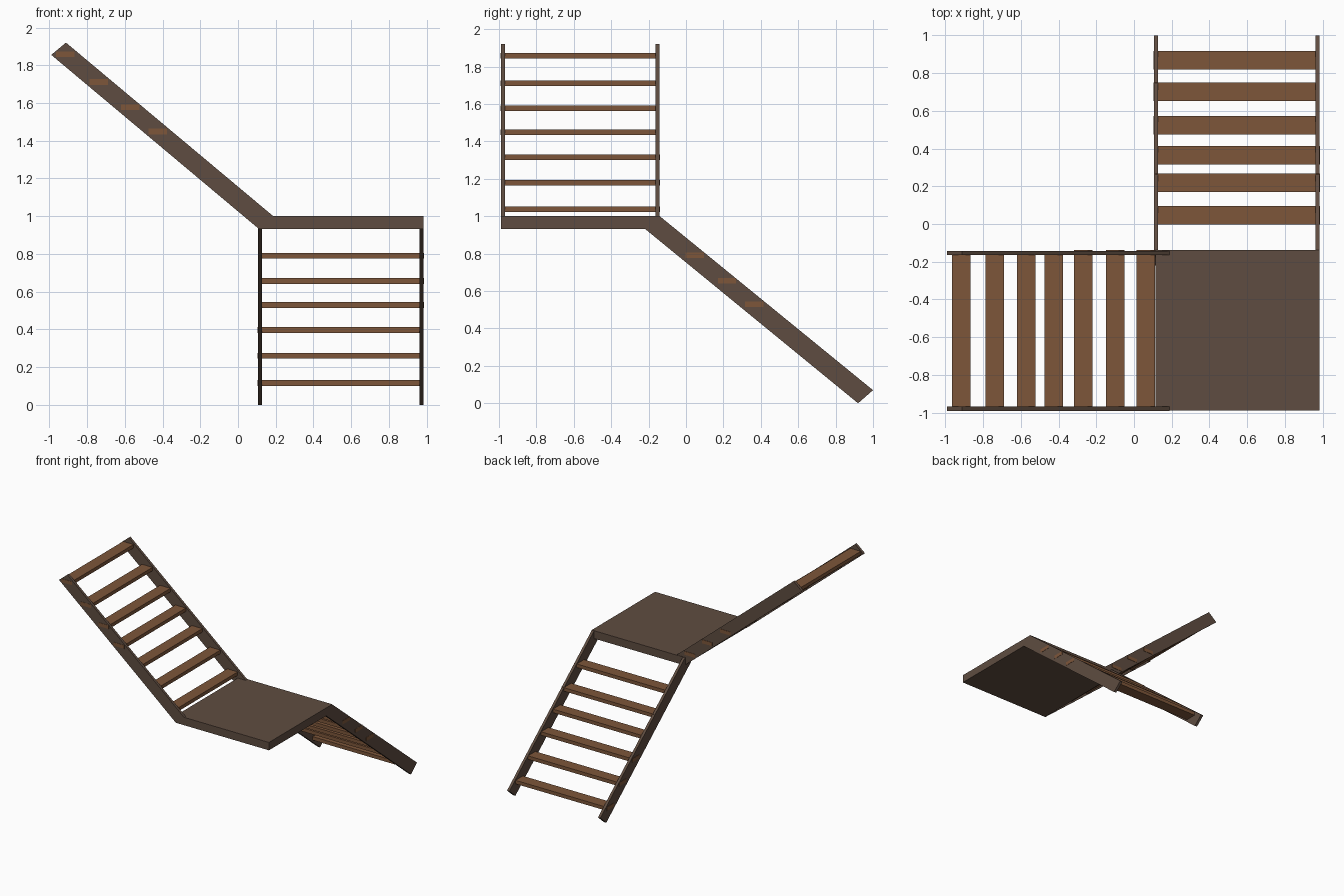
import bpy, bmesh
from mathutils import Vector

if "Cube" in bpy.data.objects:
    bpy.data.objects.remove(bpy.data.objects["Cube"])


def material(name, rgb):
    m = bpy.data.materials.new(name)
    m.diffuse_color = (*rgb, 1)
    m.use_nodes = True
    m.node_tree.nodes["Principled BSDF"].inputs["Base Color"].default_value = m.diffuse_color
    return m


DARK = material("dark brown wood", (0.114, 0.073, 0.052))
TREAD = material("warm brown wood", (0.205, 0.093, 0.042))


def prism(name, base, offset, mat):
    """Extrude a flat outline along an offset vector."""
    bm = bmesh.new()
    face = bm.faces.new([bm.verts.new(p) for p in base])
    ext = bmesh.ops.extrude_face_region(bm, geom=[face])
    verts = [v for v in ext["geom"] if isinstance(v, bmesh.types.BMVert)]
    bmesh.ops.translate(bm, verts=verts, vec=Vector(offset))
    bmesh.ops.recalc_face_normals(bm, faces=bm.faces)
    me = bpy.data.meshes.new(name)
    bm.to_mesh(me)
    bm.free()
    me.materials.append(mat)
    ob = bpy.data.objects.new(name, me)
    bpy.context.collection.objects.link(ob)
    return ob


def box(name, x0, x1, y0, y1, z0, z1, mat):
    return prism(name, [(x0, y0, z0), (x1, y0, z0), (x1, y1, z0), (x0, y1, z0)],
                 (0, 0, z1 - z0), mat)


# Square landing between the two flights
box("landing", 0.113, 0.983, -0.988, -0.138, 0.933, 1.0, DARK)

# Upper flight stringers, rising towards -x
upper = [(-0.99, 1.855), (-0.912, 1.92), (0.187, 1.0), (0.11, 0.933)]
for side, y in (("front", -0.99), ("back", -0.164)):
    prism("upper_stringer_" + side, [(x, y, z) for x, z in upper], (0, 0.022, 0), DARK)

# Lower flight stringers, descending towards +y
lower = [(-0.14, 1.0), (1.0, 0.07), (0.92, 0.0), (-0.22, 0.933)]
for side, x in (("left", 0.106), ("right", 0.961)):
    prism("lower_stringer_" + side, [(x, y, z) for y, z in lower], (0.022, 0, 0), DARK)

# Upper treads: (centre x, centre z), the top four sit slightly further forward
upper_treads = [(-0.917, 1.858), (-0.739, 1.711), (-0.57, 1.578), (-0.425, 1.449),
                (-0.27, 1.316), (-0.10, 1.179), (0.063, 1.037)]
for i, (x, z) in enumerate(upper_treads):
    y0, y1 = (-0.992, -0.162) if i < 4 else (-0.975, -0.139)
    box(f"upper_tread_{i + 1}", x - 0.049, x + 0.049, y0, y1, z - 0.015, z + 0.015, TREAD)

# Lower treads: (centre y, centre z), the bottom three sit slightly further left
lower_treads = [(0.868, 0.116), (0.70, 0.26), (0.524, 0.397),
                (0.365, 0.529), (0.219, 0.656), (0.046, 0.791)]
for i, (y, z) in enumerate(lower_treads):
    x0, x1 = (0.103, 0.963) if i < 3 else (0.115, 0.985)
    box(f"lower_tread_{i + 1}", x0, x1, y - 0.049, y + 0.049, z - 0.015, z + 0.015, TREAD)
